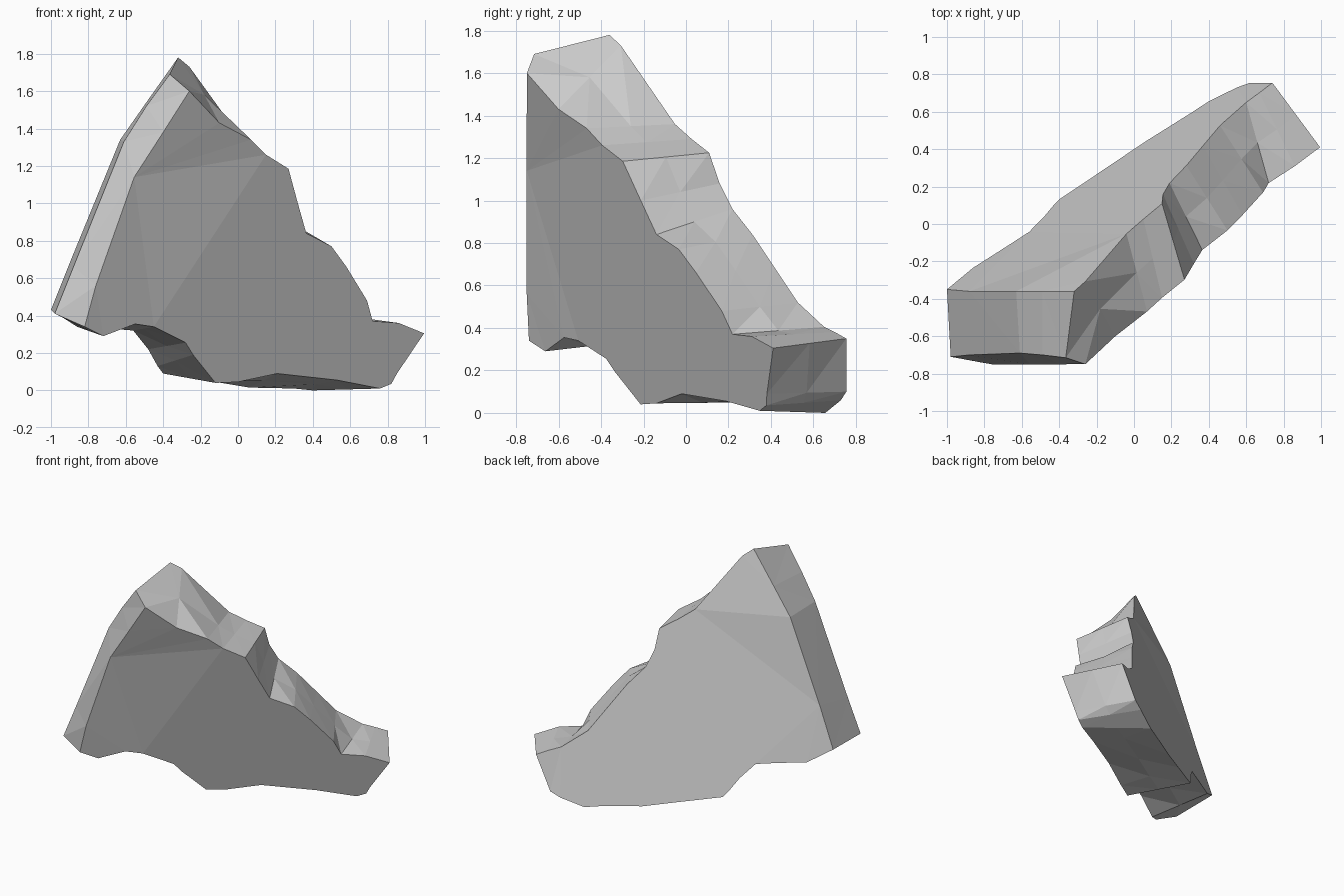
import bpy, bmesh
from mathutils import Vector

if "Cube" in bpy.data.objects:
    bpy.data.objects.remove(bpy.data.objects["Cube"])

# Matching outline points of the slab: front x, front z, back x, back z
OUTLINE = [
    # stepped ridge, from the peak down to the right end
    (-.26, 1.60, -.32, 1.78), (-.10, 1.43, -.26, 1.73), (.07, 1.34, -.04, 1.36),
    (.15, 1.26, .05, 1.29), (.27, 1.185, .15, 1.225), (.32, 1.0, .155, 1.08),
    (.365, .84, .19, .96), (.50, .77, .28, .84), (.58, .66, .37, .68),
    (.69, .48, .46, .52), (.72, .37, .60, .405), (.86, .36, .67, .38),
    # right end and underside
    (.995, .305, .74, .35), (.85, .09, .62, .10), (.82, .035, .55, .06),
    (.76, .01, .40, .0), (.53, .055, .30, .01), (.21, .09, .06, .015),
    (.0, .045, -.15, .05), (-.12, .04, -.40, .09), (-.24, .19, -.43, .13),
    (-.28, .255, -.48, .22), (-.45, .34, -.56, .32), (-.55, .355, -.68, .33),
    (-.72, .29, -.86, .34),
    # left side, up to the peak
    (-.82, .34, -1.0, .43), (-.76, .56, -.88, .73), (-.555, 1.14, -.63, 1.34),
    (-.40, 1.38, -.49, 1.54),
]
# Bevelled corner along the left side, by outline index
CORNER = {25: (-.98, -.71, .41), 26: (-.88, -.70, .66), 27: (-.61, -.69, 1.33),
          28: (-.49, -.70, 1.52), 0: (-.365, -.715, 1.69)}


def front_point(x, z):
    return Vector((x, max(-.75, .628 * x - .287 * z - .127), z))


def back_point(x, z):
    return Vector((x, min(.755, max(-.36, .62 * x - .32 * z + .408)), z))


# Front, middle and back rings
front = [front_point(a, b) for a, b, _, _ in OUTLINE]
back = [back_point(c, d) for _, _, c, d in OUTLINE]
middle = [Vector(CORNER[i]) if i in CORNER else (f + b) / 2
          for i, (f, b) in enumerate(zip(front, back))]

bm = bmesh.new()
rings = [[bm.verts.new(p) for p in ring] for ring in (front, middle, back)]
n = len(OUTLINE)
for r, s in zip(rings, rings[1:]):
    for i in range(n):
        j = (i + 1) % n
        bm.faces.new((r[i], r[j], s[j], s[i]))

# Broad front and back faces
caps = [bm.faces.new(rings[0]), bm.faces.new(rings[-1])]
bmesh.ops.recalc_face_normals(bm, faces=bm.faces[:])
bmesh.ops.triangulate(bm, faces=bm.faces[:], ngon_method='BEAUTY')
bmesh.ops.recalc_face_normals(bm, faces=bm.faces[:])

mesh = bpy.data.meshes.new("rock_slab")
bm.to_mesh(mesh)
bm.free()
bpy.context.collection.objects.link(bpy.data.objects.new("rock_slab", mesh))
